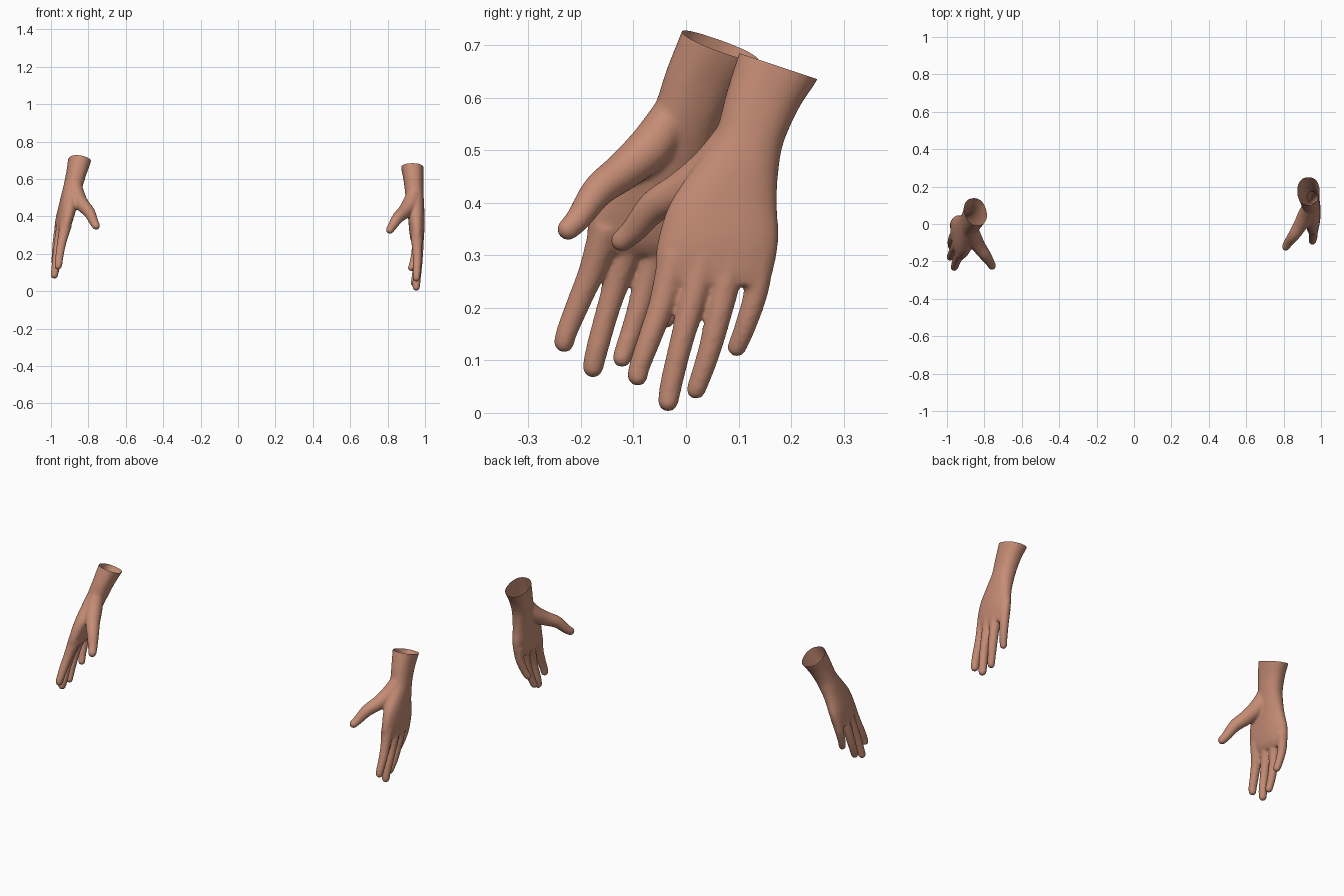
import bpy, bmesh, math
from mathutils import Vector, Matrix

if "Cube" in bpy.data.objects:
    bpy.data.objects.remove(bpy.data.objects["Cube"])

skin = bpy.data.materials.new("skin")
skin.diffuse_color = (0.56, 0.265, 0.178, 1)
skin.use_nodes = True
skin.node_tree.nodes["Principled BSDF"].inputs["Base Color"].default_value = skin.diffuse_color


def spline(pts, steps=6):
    """Smooth curve through rows of numbers."""
    out = []
    for i in range(len(pts) - 1):
        p0, p1, p2 = pts[max(i - 1, 0)], pts[i], pts[i + 1]
        p3 = pts[min(i + 2, len(pts) - 1)]
        for s in range(steps):
            t = s / steps
            out.append([0.5 * (2 * b + (c - a) * t + (2 * a - 5 * b + 4 * c - d) * t * t
                               + (3 * b - a - 3 * c + d) * t ** 3)
                        for a, b, c, d in zip(p0, p1, p2, p3)])
    out.append(list(pts[-1]))
    return out


def loft(bm, rings):
    """Skin a list of point rings and close both ends."""
    loops = [[bm.verts.new(p) for p in ring] for ring in rings]
    n = len(loops[0])
    faces = [bm.faces.new(loops[0]), bm.faces.new(loops[-1])]
    for a, b in zip(loops, loops[1:]):
        for i in range(n):
            j = (i + 1) % n
            faces.append(bm.faces.new((a[i], a[j], b[j], b[i])))
    bmesh.ops.recalc_face_normals(bm, faces=faces)


def digit(bm, pts, n=20):
    """Tapered finger along x, y, z, radius points with a round tip."""
    rows = spline(pts)
    pos = [Vector(r[:3]) for r in rows]
    rad = [r[3] + 0.0015 for r in rows]
    rings = []

    def ring(c, d, r):
        q = d.to_track_quat('Z', 'Y')
        rings.append([c + q @ Vector((r * math.cos(2 * math.pi * k / n),
                                      r * math.sin(2 * math.pi * k / n), 0)) for k in range(n)])

    for i, c in enumerate(pos):
        d = (pos[min(i + 1, len(pos) - 1)] - pos[max(i - 1, 0)]).normalized()
        ring(c, d, rad[i])
    for k in range(1, 7):
        a = math.radians(14 * k)
        ring(pos[-1] + d * rad[-1] * math.sin(a), d, rad[-1] * math.cos(a))
    loft(bm, rings)


def palm(bm, pts, n=40):
    """Forearm and palm: front y,z, back y,z, centre x, half thickness."""
    rings = []
    for fy, fz, by, bz, xc, ht in spline(pts):
        mid = Vector((xc, (fy + by) / 2, (fz + bz) / 2))
        half = Vector((0, (by - fy) / 2, (bz - fz) / 2))
        ring = []
        for k in range(n):
            c, s = math.cos(2 * math.pi * k / n), math.sin(2 * math.pi * k / n)
            u = math.copysign(abs(c) ** 0.88, c)
            v = math.copysign(abs(s) ** 0.88, s)
            ring.append(mid + half * u + Vector((ht * v, 0, 0)))
        rings.append(ring)
    loft(bm, rings)


bm = bmesh.new()
palm(bm, [
    (.125, .75, .275, .70, .930, .061),
    (.103, .69, .253, .64, .932, .060),
    (.077, .61, .215, .58, .938, .053),
    (.055, .53, .186, .515, .943, .049),
    (.020, .475, .176, .46, .948, .047),
    (-.030, .40, .173, .40, .953, .044),
    (-.053, .33, .176, .33, .956, .041),
    (-.058, .28, .166, .27, .957, .034),
    (-.045, .25, .155, .24, .960, .024)])
# thumb
digit(bm, [(.94, .09, .52, .038), (.92, .05, .465, .042), (.89, -.005, .425, .036),
           (.855, -.06, .393, .030), (.825, -.10, .347, .023), (.812, -.122, .328, .020)])
# index, middle, ring and little fingers
digit(bm, [(.955, -.02, .30, .032), (.958, -.045, .21, .024), (.958, -.07, .14, .021),
           (.955, -.088, .09, .019), (.954, -.092, .07, .018)])
digit(bm, [(.962, .035, .30, .032), (.965, .010, .205, .024), (.962, -.010, .13, .021),
           (.955, -.027, .06, .020), (.953, -.034, .022, .0185)])
digit(bm, [(.962, .085, .30, .031), (.963, .068, .21, .024), (.955, .045, .12, .0205),
           (.945, .025, .06, .018), (.941, .019, .044, .017)])
digit(bm, [(.955, .14, .30, .028), (.952, .133, .23, .022), (.940, .113, .165, .019),
           (.927, .097, .125, .017)])
raw = bpy.data.meshes.new("hand_blocks")
bm.to_mesh(raw)
bm.free()

# fuse the parts into one smooth skin
blocks = bpy.data.objects.new("hand_blocks", raw)
bpy.context.collection.objects.link(blocks)
rem = blocks.modifiers.new("fuse", 'REMESH')
rem.mode = 'VOXEL'
rem.voxel_size = 0.005
smo = blocks.modifiers.new("soften", 'SMOOTH')
smo.factor = 0.5
smo.iterations = 12
dg = bpy.context.evaluated_depsgraph_get()
mesh = bpy.data.meshes.new_from_object(blocks.evaluated_get(dg))
bpy.data.objects.remove(blocks)

# cut the forearm open
wrist_a = Vector((.93, .175, .66))
bm = bmesh.new()
bm.from_mesh(mesh)
bmesh.ops.bisect_plane(bm, geom=bm.verts[:] + bm.edges[:] + bm.faces[:], plane_co=wrist_a,
                       plane_no=(0, .316, .949), clear_outer=True)
bm.to_mesh(mesh)
bm.free()


def frame(wrist, middle_tip, thumb_tip):
    """Axes spanned by the fingers and the thumb."""
    a = (Vector(middle_tip) - wrist).normalized()
    b = Vector(thumb_tip) - wrist
    b = (b - a * b.dot(a)).normalized()
    return Matrix((a, b, a.cross(b))).transposed()


# the second hand is the mirrored first one, turned into its own pose
wrist_m = Vector((-.93, .175, .66))
wrist_b = Vector((-.845, .065, .698))
src = frame(wrist_m, (-.953, -.034, .022), (-.812, -.122, .328))
dst = frame(wrist_b, (-.98, -.173, .097), (-.75, -.225, .362))
pose = (Matrix.Translation(wrist_b) @ (dst @ src.transposed()).to_4x4()
        @ Matrix.Translation(-wrist_m) @ Matrix.Scale(-1, 4, (1, 0, 0)))
other = mesh.copy()
other.transform(pose)
other.flip_normals()

for name, me in (("left_hand", mesh), ("right_hand", other)):
    me.name = name
    me.materials.clear()
    me.materials.append(skin)
    for p in me.polygons:
        p.use_smooth = True
        p.material_index = 0
    bpy.context.collection.objects.link(bpy.data.objects.new(name, me))
